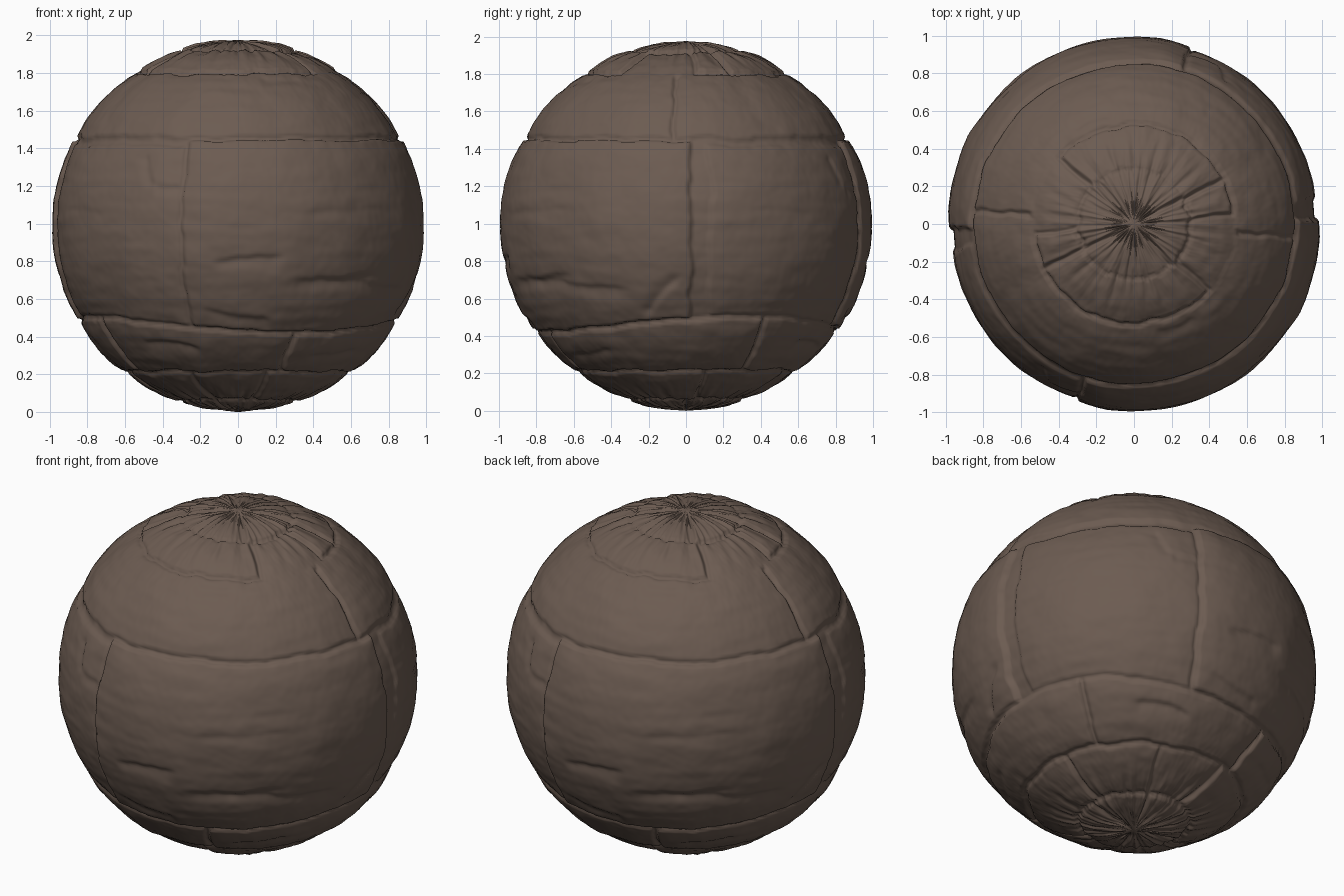
import bpy, bmesh, math
from mathutils import Vector, noise

if "Cube" in bpy.data.objects:
    bpy.data.objects.remove(bpy.data.objects["Cube"])

# The stone pattern runs twice around the ball: longitude repeats every 180 degrees.
# Stones: lon0, lon1, lat0, lat1, outer radius
STONES = [
    (7, 72, -32, 27, 0.977), (72, 182, -32, 28.5, 0.993),            # middle belt
    (-5, 175, 28.5, 57, 0.982),                                      # upper belt
    (30, 112, -52, -32, 0.984), (112, 210, -52, -32, 0.990),         # lower belt
    (5, 26, 57, 72, 0.992), (26, 138, 57, 73, 0.986), (138, 185, 54, 72, 0.976),   # top ring
    (-48, 28, 72, 91, 0.989), (28, 132, 72, 91, 0.984),              # top cap
    (65, 105, -71, -52, 0.974), (105, 190, -71, -52, 0.984), (10, 65, -71, -52, 0.979),  # bottom ring
    (0, 65, -91, -71, 0.980), (65, 180, -91, -71, 0.986),            # bottom cap
]
# Cracks: lon0, lat0, lon1, lat1, depth
CRACKS = [
    (81, -10, 105, -9, 0.014), (105, -16, 142, -15, 0.012), (115, -15, 163, -20, 0.010),
    (76, -26, 104, -27, 0.010), (48, -39, 76, -40, 0.014), (100, 4, 145, 5, 0.004),
    (57, 23, 61, 12, 0.008), (61, 12, 72, 12, 0.008), (120, -43, 150, -41, 0.008),
    (178, -14, 166, -30, 0.014), (20, 5, 45, 4, 0.004), (100, 53, 125, 52, 0.006),
]
GROOVE = 0.960


def smooth(t):
    t = max(0.0, min(1.0, t))
    return t * t * (3 - 2 * t)


def crack_depth(u, v, c):
    """Ledge below a line: sharp on the upper side, soft on the lower."""
    a, b = Vector(c[0:2]), Vector(c[2:4])
    ab = b - a
    t = (Vector((u, v)) - a).dot(ab) / ab.length_squared
    if t < 0 or t > 1:
        return 0.0
    p = a + ab * t
    d = Vector((u, v)) - p
    side = d.y if abs(ab.x) > abs(ab.y) else d.x
    width = 0.9 if side > 0 else 2.4
    return c[4] * math.exp(-(side / width) ** 2) * smooth(min(t, 1 - t) * 5)


def surface_radius(n):
    lat = math.degrees(math.asin(max(-1, min(1, n.z))))
    lon = math.degrees(math.atan2(n.y, n.x))
    a = math.radians(2 * lon)
    # Noise coordinates share the half-turn repeat
    q = Vector((math.cos(a), math.sin(a), lat / 28))
    wob = noise.noise_vector(q * 2.6)
    fine = noise.noise_vector(q * 8)
    cosl = max(0.05, math.cos(math.radians(lat)))
    v = lat + 1.0 * wob.x + 0.35 * fine.x
    if lat < -5:                     # the lower joint dips and rises around the ball
        v -= 3.0 * math.cos(a - math.radians(40)) * math.exp(-((lat + 33) / 12) ** 2) - 0.8
    u = (lon + 1.6 * wob.y + 0.5 * fine.y) % 180
    r = GROOVE
    for u0, u1, v0, v1, h in STONES:
        dv = min(v - v0, v1 - v)
        if dv <= 0:
            continue
        for uu in (u - 180, u, u + 180):
            if u0 < uu < u1:
                d = min(dv, min(uu - u0, u1 - uu) * cosl)
                rise = 0.75 * smooth(d / 1.3) + 0.25 * smooth(d / 7)
                r = max(r, GROOVE + (h - GROOVE) * rise)
    if -50 < lat < 58:
        for c in CRACKS:
            if abs(v - (c[1] + c[3]) / 2) < 18:
                r -= crack_depth(u, v, c)
    # Soft lumps, horizontal strata and chiselled grain; radial wrinkles at the poles
    r += 0.006 * noise.noise(q * 1.7) + 0.0035 * noise.noise(q * 4.5)
    r += 0.003 * noise.noise(Vector((q.x * 2, q.y * 2, q.z * 9)))
    r += 0.0012 * noise.noise(q * 14)
    pole = smooth((abs(lat) - 55) / 15) * smooth((90 - abs(lat)) / 6)
    r += 0.010 * pole * noise.noise(Vector((q.x * 6, q.y * 6, q.z * 1.5)))
    cap = smooth((abs(lat) - 84) / 6)
    return r * (1 - cap) + 0.988 * cap


# Stone ball
bm = bmesh.new()
bmesh.ops.create_uvsphere(bm, u_segments=480, v_segments=240, radius=1)
for vert in bm.verts:
    n = vert.co.normalized()
    vert.co = n * surface_radius(n) + Vector((0, 0, 0.992))
low = min(vert.co.z for vert in bm.verts)
for vert in bm.verts:
    vert.co.z -= low
for f in bm.faces:
    f.smooth = True
mesh = bpy.data.meshes.new("stone_ball")
bm.to_mesh(mesh)
bm.free()

stone = bpy.data.materials.new("brown stone")
stone.diffuse_color = (0.150, 0.106, 0.083, 1)
stone.use_nodes = True
stone.node_tree.nodes["Principled BSDF"].inputs["Base Color"].default_value = stone.diffuse_color
mesh.materials.append(stone)
ball = bpy.data.objects.new("stone_ball", mesh)
bpy.context.collection.objects.link(ball)
